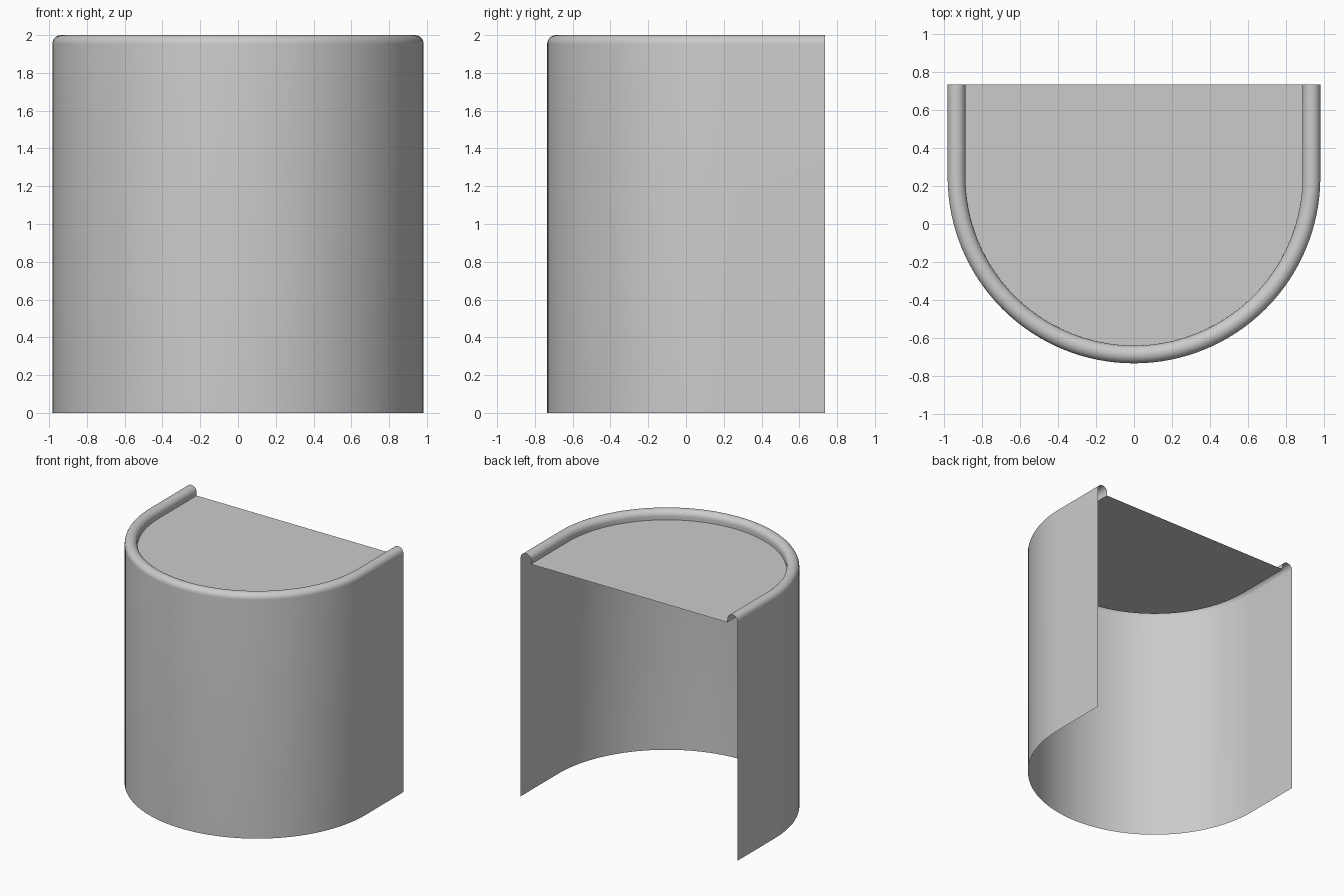
import bpy, bmesh, math

if "Cube" in bpy.data.objects:
    bpy.data.objects.remove(bpy.data.objects["Cube"])

R = 0.983            # outer radius / half width
BACK = 0.735         # open back edge
CY = -BACK + R       # centre of the rounded front
BEAD = 0.047         # radius of the rolled rim
PANEL_Z = 1.925
SEG = 64


def u_path(inset, z):
    """U-shaped outline, open at the back, inset from the outer wall."""
    r = R - inset
    pts = [(-r, BACK, z)]
    for i in range(SEG + 1):
        a = math.pi + math.pi * i / SEG
        pts.append((r * math.cos(a), CY + r * math.sin(a), z))
    pts.append((r, BACK, z))
    return pts


def make_object(name, bm):
    mesh = bpy.data.meshes.new(name)
    bm.to_mesh(mesh)
    bm.free()
    ob = bpy.data.objects.new(name, mesh)
    bpy.context.collection.objects.link(ob)
    return ob


# Wall and rolled rim: one thin profile (inset, z) swept along the U
profile = [(0, 0)]
for i in range(17):
    a = math.pi * i / 16
    profile.append((BEAD - BEAD * math.cos(a), 2 - BEAD + BEAD * math.sin(a)))
profile.append((2 * BEAD, PANEL_Z))

bm = bmesh.new()
rows = [[bm.verts.new(p) for p in u_path(*q)] for q in profile]
for low, high in zip(rows, rows[1:]):
    for i in range(len(low) - 1):
        bm.faces.new((low[i], low[i + 1], high[i + 1], high[i]))
shell = make_object("wall_and_rim", bm)

bpy.context.view_layer.objects.active = shell
shell.select_set(True)
bpy.ops.object.shade_smooth_by_angle(angle=math.radians(40))

# Flat top panel, recessed inside the rim
bm = bmesh.new()
bm.faces.new([bm.verts.new(p) for p in u_path(2 * BEAD, PANEL_Z)])
make_object("top_panel", bm)
